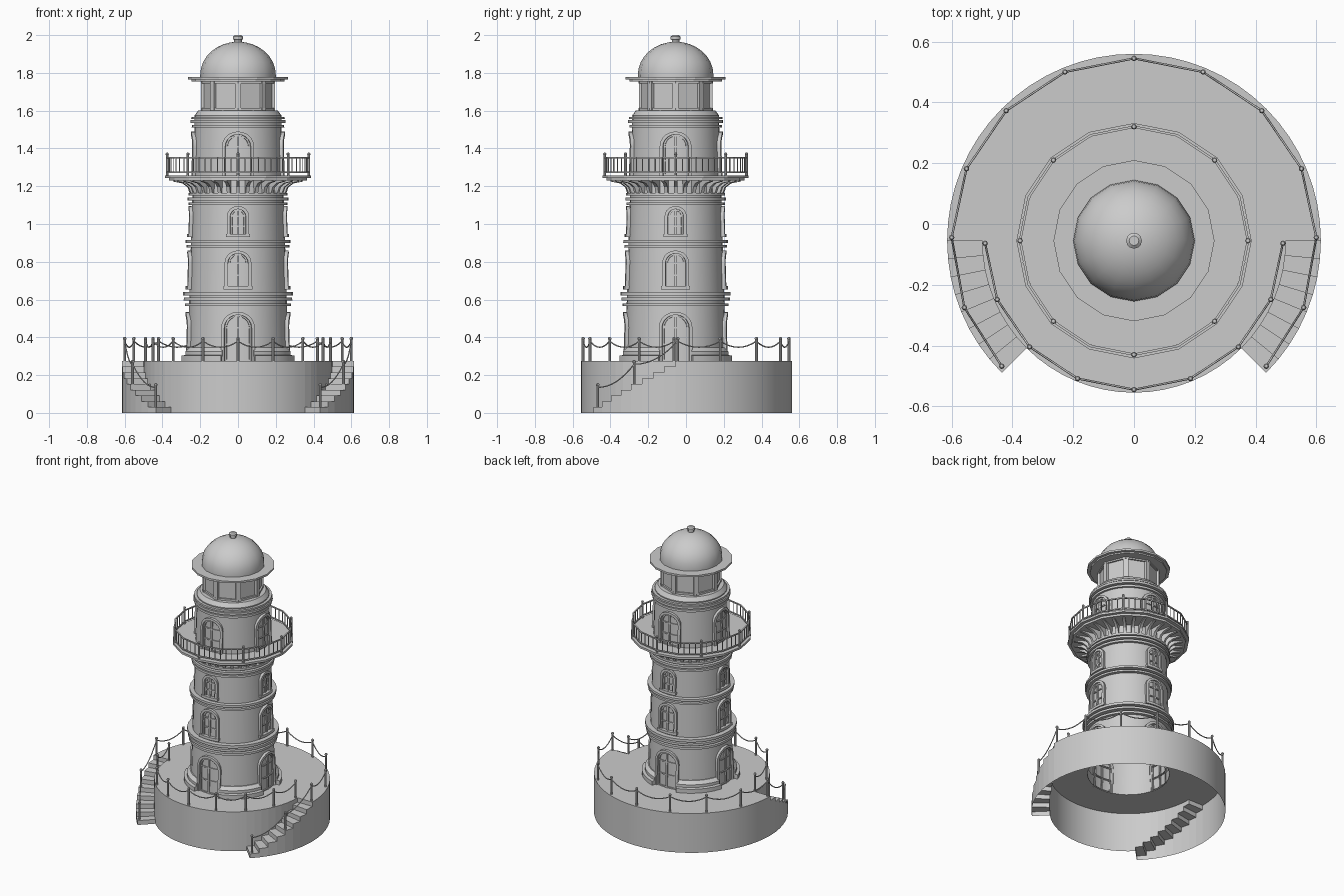
import bpy, bmesh
from math import radians, sin, cos, pi
from mathutils import Matrix, Vector

if "Cube" in bpy.data.objects:
    bpy.data.objects.remove(bpy.data.objects["Cube"])

CY = -0.055      # tower axis offset in y
H = 0.275        # platform height
RO, RI = 0.615, 0.5


def P(a, r, z):
    a = radians(a)
    return Vector((r * cos(a), CY + r * sin(a), z))


def wall(z):
    return 0.268 - (z - H) * 0.03


def finish(name, bm, angle=30):
    bmesh.ops.remove_doubles(bm, verts=bm.verts, dist=1e-5)
    bmesh.ops.recalc_face_normals(bm, faces=bm.faces)
    me = bpy.data.meshes.new(name)
    bm.to_mesh(me)
    bm.free()
    ob = bpy.data.objects.new(name, me)
    bpy.context.collection.objects.link(ob)
    bpy.ops.object.select_all(action='DESELECT')
    ob.select_set(True)
    bpy.context.view_layer.objects.active = ob
    bpy.ops.object.shade_smooth_by_angle(angle=radians(angle))
    return ob


def face(bm, pts):
    return bm.faces.new([bm.verts.new(p) for p in pts])


def spin(bm, prof, segs, a0=-90, a1=270, closed=False):
    prof = prof + prof[:1] if closed else prof
    for i in range(segs):
        b, c = (a0 + (a1 - a0) * j / segs for j in (i, i + 1))
        for (r, z), (s, y) in zip(prof, prof[1:]):
            pts = [P(b, r, z), P(c, r, z), P(c, s, y), P(b, s, y)]
            if r < 1e-6:
                pts.pop(1)
            elif s < 1e-6:
                pts.pop(2)
            face(bm, pts)
    if closed and a1 - a0 < 360:
        for a in (a0, a1):
            face(bm, [P(a, r, z) for r, z in prof[:-1]])


def lathe(name, prof, segs, closed=False, angle=30):
    bm = bmesh.new()
    spin(bm, prof, segs, closed=closed)
    return finish(name, bm, angle)


def rod(bm, a, r, z0, z1, rad, segs=8):
    m = Matrix.Translation(P(a, r, (z0 + z1) / 2))
    bmesh.ops.create_cone(bm, cap_ends=True, segments=segs, radius1=rad,
                          radius2=rad, depth=z1 - z0, matrix=m)


# Platform with two curved stairs, open underneath
bm = bmesh.new()
N, STEPS = 32, 8
D = 180 / N


def tread(k):    # k = 0 is the topmost step
    return H * (STEPS - k) / (STEPS + 1)


for sx in (1, -1):
    def quad(*pts):
        face(bm, [Vector((sx * p.x, p.y, p.z)) for p in pts])

    def vert(a, b, r, z0, z1):
        quad(P(a, r, z0), P(b, r, z0), P(b, r, z1), P(a, r, z1))

    def flat(a, b, r0, r1, z):
        quad(P(a, r0, z), P(a, r1, z), P(b, r1, z), P(b, r0, z))

    def riser(a, z0, z1):
        quad(P(a, RI, z0), P(a, RO, z0), P(a, RO, z1), P(a, RI, z1))

    riser(0, tread(0), H)
    for i in range(N):
        a, b = -90 + i * D, -90 + (i + 1) * D
        upper = i >= N // 2
        flat(a, b, wall(H), RI, H)
        if upper:
            flat(a, b, RI, RO, H)
            vert(a, b, RO, 0, H)
        elif i < N // 4:
            vert(a, b, RI, 0, H)
        else:
            k = N // 2 - 1 - i
            h = tread(k)
            vert(a, b, RI, h, H)
            flat(a, b, RI, RO, h)
            vert(a, b, RO, 0, h)
            riser(a, tread(k + 1) if k < STEPS - 1 else 0, h)
finish("platform_and_stairs", bm)

# Tower shell with moulding rings
rings = [(.565, .58, .022), (.595, .61, .029), (.622, .64, .034),
         (.875, .888, .022), (.9, .915, .028),
         (1.10, 1.115, .018), (1.125, 1.14, .024), (1.15, 1.165, .02),
         (1.51, 1.525, .014), (1.535, 1.55, .022), (1.555, 1.567, .018)]
prof = [(wall(H), H)]
for z0, z1, e in rings:
    prof += [(wall(z0), z0), (wall(z0) + e, z0), (wall(z1) + e, z1), (wall(z1), z1)]
prof += [(.23, 1.575), (.21, 1.602), (.15, 1.602)]
lathe("tower_wall", prof, 32)

# Plinth in four arcs, broken at the doors
bm = bmesh.new()
for q in range(4):
    spin(bm, [(.26, H), (.312, H), (.312, .303), (.292, .306), (.292, .325),
              (.272, .345), (.26, .345)], 6, q * 90 + 17, q * 90 + 73, True)
finish("plinth", bm)


# Doors and windows: raised ribbons wrapped on the wall
def ribbon(bm, ang, A, B, d):
    def m(p, e):
        r = wall(p[1])
        return P(ang + p[0] / r * 180 / pi, r + e, p[1])
    n = len(A) - 1
    for i in range(n):
        a, b, c, e = A[i], A[i + 1], B[i + 1], B[i]
        face(bm, [m(a, d), m(b, d), m(c, d), m(e, d)])
        face(bm, [m(a, -.006), m(b, -.006), m(b, d), m(a, d)])
        face(bm, [m(e, -.006), m(c, -.006), m(c, d), m(e, d)])
    for i in (0, n):
        face(bm, [m(A[i], -.006), m(B[i], -.006), m(B[i], d), m(A[i], d)])


def arch(w, z0, z1):
    pts = [(w * cos(pi * t / 10), z1 - w + w * sin(pi * t / 10)) for t in range(11)]
    return [(w, z0)] + pts + [(-w, z0)]


def bar(bm, ang, u0, u1, z0, z1, d):
    us = [u0 + (u1 - u0) * t / 4 for t in range(5)]
    ribbon(bm, ang, [(u, z0) for u in us], [(u, z1) for u in us], d)


def opening(name, w, z0, z1, sill):
    bm = bmesh.new()
    f = .016
    spring = z1 - w
    for ang in (0, 90, 180, 270):
        ribbon(bm, ang, arch(w, z0, z1), arch(w - f, z0, z1 - f), .018)
        ribbon(bm, ang, arch(w - f, z0, z1 - f), arch(w - f - .009, z0, z1 - f - .009), .007)
        bar(bm, ang, -.006, .006, z0, z1 - f, .008)
        for t in (.02, .5, 1):
            z = z0 + (spring - z0) * t
            bar(bm, ang, -w + f, w - f, z - .004, z + .004, .006)
        if sill:
            bar(bm, ang, -w - .004, w + .004, z0 - .008, z0 + .01, .022)
    finish(name, bm)


opening("ground_doors", .085, H, .535, False)
opening("lower_windows", .067, .662, .86, True)
opening("upper_windows", .055, .938, 1.095, True)
opening("gallery_doors", .08, 1.258, 1.49, False)

# Gallery brackets
bm = bmesh.new()
side = [(.225, 1.165), (.257, 1.165), (.268, 1.195), (.295, 1.215), (.345, 1.225),
        (.345, 1.233), (.225, 1.233)]
for i in range(32):
    a = i * 11.25
    t = Vector((-sin(radians(a)), cos(radians(a)), 0)) * .009
    f = face(bm, [P(a, r, z) - t for r, z in side])
    ext = bmesh.ops.extrude_face_region(bm, geom=[f], use_keep_orig=True)["geom"]
    bmesh.ops.translate(bm, vec=2 * t, verts=[v for v in ext if isinstance(v, bmesh.types.BMVert)])
finish("gallery_brackets", bm)

# Gallery deck and railing
lathe("gallery_deck", [(.225, 1.23), (.365, 1.23), (.365, 1.244), (.387, 1.244),
                       (.387, 1.258), (.225, 1.258)], 16, True, 20)
bm = bmesh.new()
for z in (1.275, 1.352):
    spin(bm, [(.371, z - .004), (.379, z - .004), (.379, z + .004), (.371, z + .004)], 16, closed=True)
for i in range(64):
    if i % 8:
        rod(bm, i * 5.625, .371, 1.275, 1.352, .003, 6)
    else:
        rod(bm, i * 5.625, .375, 1.255, 1.37, .007)
        bmesh.ops.create_uvsphere(bm, u_segments=8, v_segments=4, radius=.009,
                                  matrix=Matrix.Translation(P(i * 5.625, .375, 1.37)))
finish("gallery_railing", bm)

# Lantern room
lathe("lantern_glass", [(.186, 1.6), (.186, 1.765)], 8)
bm = bmesh.new()
for z0, z1 in ((1.6, 1.615), (1.745, 1.762)):
    spin(bm, [(.17, z0), (.197, z0), (.197, z1), (.17, z1)], 8, closed=True)
for i in range(8):
    m = Matrix.Translation(P(i * 45, .184, 1.68)) @ Matrix.Rotation(radians(i * 45), 4, 'Z')
    bmesh.ops.create_cube(bm, size=1, matrix=m @ Matrix.Diagonal((.022, .032, .16, 1)))
finish("lantern_frame", bm)

# Eave, dome and finial
lathe("eave", [(.17, 1.755), (.245, 1.755), (.245, 1.764), (.265, 1.764), (.265, 1.777),
               (.19, 1.777)], 16, True, 20)
lathe("dome", [(.2, 1.775)] + [(.2 * cos(t * pi / 16), 1.79 + .175 * sin(t * pi / 16))
                               for t in range(8)] + [(0, 1.965)], 16, angle=40)
lathe("finial", [(.02, 1.955), (.02, 1.975), (.026, 1.977), (.026, 1.992), (.016, 2.0), (0, 2.0)], 12)

# Rope fence: posts (angle, radius, base height) and sagging ropes
fence_back = [(1 + 178 * i / 8, .6, H) for i in range(9)]
fence_front = [(181 + 178 * i / 8, .49, H) for i in range(9)]
stair_r = [(1, .6, H), (-21.5, .6, tread(3)), (-43.5, .6, tread(7))]
stair_l = [(180 - a, r, z) for a, r, z in stair_r]
bm = bmesh.new()
for a, r, z in fence_back + fence_front + stair_r[1:] + stair_l[1:]:
    rod(bm, a, r, z, z + .118, .007)
    bmesh.ops.create_uvsphere(bm, u_segments=8, v_segments=5, radius=.0095,
                              matrix=Matrix.Translation(P(a, r, z + .118)))
finish("fence_posts", bm)

cu = bpy.data.curves.new("fence_ropes", 'CURVE')
cu.dimensions = '3D'
cu.bevel_depth = .0035
cu.bevel_resolution = 1
for run in (fence_back, fence_front, stair_r, stair_l):
    pts = []
    for (a, r, z), (b, s, y) in zip(run, run[1:]):
        p, q = P(a, r, z + .105), P(b, s, y + .105)
        pts += [p.lerp(q, t / 8) - Vector((0, 0, .13 * (t / 8) * (1 - t / 8))) for t in range(8)]
    pts.append(q)
    sp = cu.splines.new('POLY')
    sp.points.add(len(pts) - 1)
    for sp_pt, p in zip(sp.points, pts):
        sp_pt.co = (*p, 1)
ropes = bpy.data.objects.new("fence_ropes", cu)
bpy.context.collection.objects.link(ropes)
